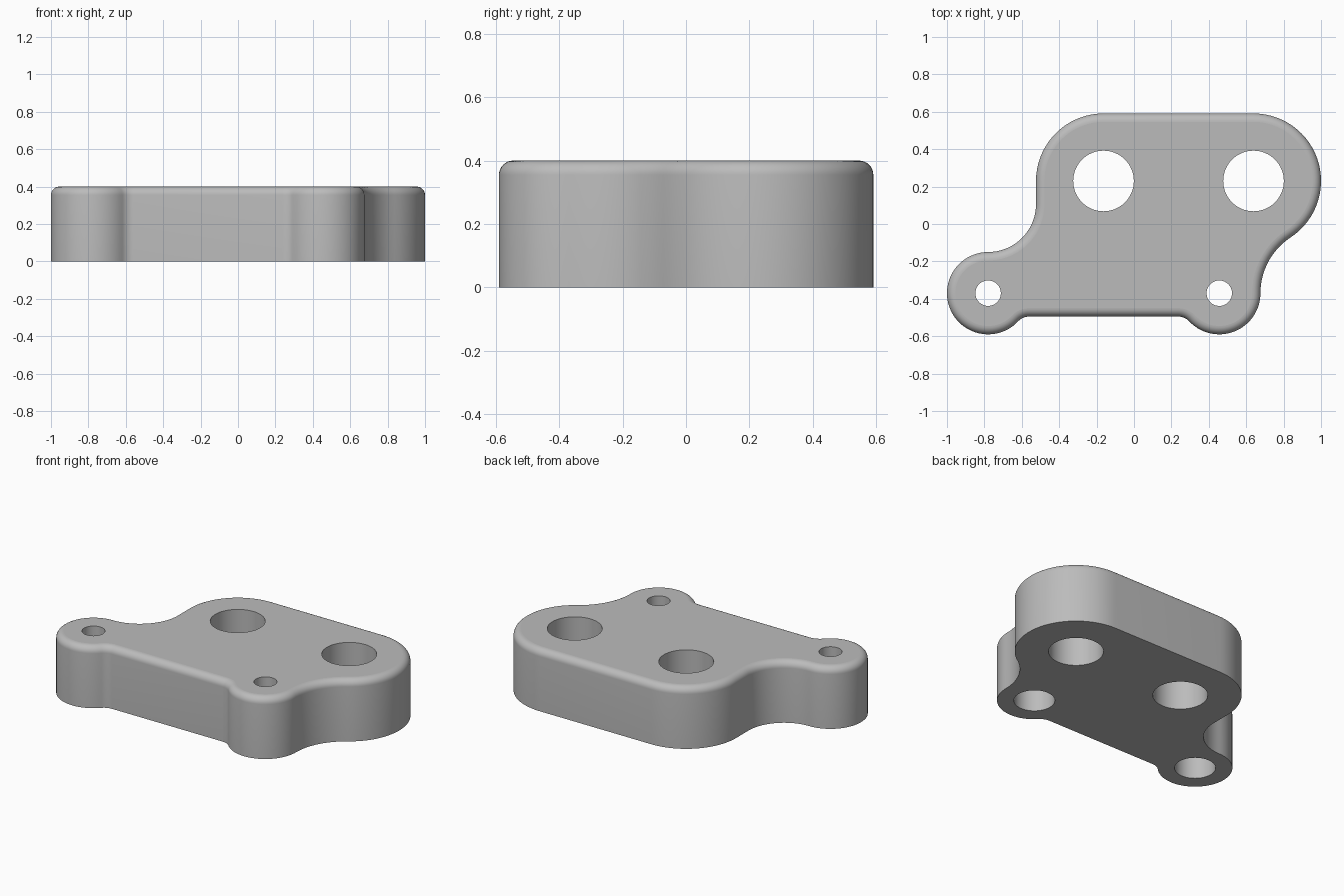
import bpy, bmesh
from math import atan2, cos, sin, degrees, radians, hypot, sqrt, pi

if "Cube" in bpy.data.objects:
    bpy.data.objects.remove(bpy.data.objects["Cube"])

HEIGHT, ROUND = 0.4, 0.045
BIG_R, BIG_BORE = 0.361, 0.162
LUG_R, LUG_BORE, COUNTERBORE, BORE_DEPTH = 0.22, 0.068, 0.121, 0.28
big_left, big_right = (-0.163, 0.23), (0.639, 0.23)
lug_left, lug_right = (-0.78, -0.37), (0.456, -0.37)
FRONT_Y = -0.495


def heading(a, b):
    return degrees(atan2(b[1] - a[1], b[0] - a[0]))


# Concave blends between the round lobes
left_x = big_left[0] - BIG_R
left_r = left_x - lug_left[0]
left_c = (lug_left[0], lug_left[1] + LUG_R + left_r)
foot_r = 0.08
foot_y = FRONT_Y - foot_r
foot_dx = sqrt((LUG_R + foot_r) ** 2 - (foot_y - lug_left[1]) ** 2)
foot_a = (lug_left[0] + foot_dx, foot_y)
foot_b = (lug_right[0] - foot_dx, foot_y)
gap = lug_right[0] + LUG_R - big_right[0]
drop = big_right[1] - lug_right[1]
side_r = (gap ** 2 + drop ** 2 - BIG_R ** 2) / (2 * (BIG_R - gap))
side_c = (lug_right[0] + LUG_R + side_r, lug_right[1])
foot_angle = heading(lug_left, foot_a)
side_angle = heading(side_c, big_right)

# Centre, radius, start, end, whether a straight edge follows
ARCS = [
    (big_left, BIG_R, 90, 180, True),
    (left_c, left_r, 0, -90, False),
    (lug_left, LUG_R, 90, 360 + foot_angle, False),
    (foot_a, foot_r, 180 + foot_angle, 90, True),
    (foot_b, foot_r, 90, -foot_angle, False),
    (lug_right, LUG_R, 180 - foot_angle, 360, False),
    (side_c, side_r, 180, side_angle, False),
    (big_right, BIG_R, side_angle - 180, 90, True),
]


def outline(inset):
    pts = []
    for c, r, a, b, line in ARCS:
        r += -inset if b > a else inset
        n = max(8, int(abs(b - a) / 5))
        for i in range(n + 1 if line else n):
            t = radians(a + (b - a) * i / n)
            pts.append((c[0] + r * cos(t), c[1] + r * sin(t)))
    return pts


def circle(c, r, n=64):
    return [(c[0] + r * cos(2 * pi * i / n), c[1] + r * sin(2 * pi * i / n))
            for i in range(n)]


bm = bmesh.new()


def ring(pts, z):
    return [bm.verts.new((x, y, z)) for x, y in pts]


def skin(lower, upper, smooth=True):
    n = len(lower)
    for i in range(n):
        j = (i + 1) % n
        face = bm.faces.new((lower[i], lower[j], upper[j], upper[i]))
        face.smooth = smooth


def cap(loops):
    edges = [bm.edges.get((r[i - 1], r[i])) for r in loops for i in range(len(r))]
    made = bmesh.ops.triangle_fill(bm, use_beauty=True, edges=edges)
    for f in made["geom"]:
        if isinstance(f, bmesh.types.BMFace):
            f.smooth = False


# Outer wall with a rounded top rim
rings = [ring(outline(0), 0)]
STEPS = 8
for k in range(STEPS + 1):
    t = pi / 2 * k / STEPS
    rings.append(ring(outline(ROUND * (1 - cos(t))), HEIGHT - ROUND + ROUND * sin(t)))
for lower, upper in zip(rings, rings[1:]):
    skin(lower, upper)
bottom, top = [rings[0]], [rings[-1]]

# Plain through bores
for c in (big_left, big_right):
    low, high = ring(circle(c, BIG_BORE), 0), ring(circle(c, BIG_BORE), HEIGHT)
    skin(high, low)
    bottom.append(low)
    top.append(high)

# Small bores, counterbored from underneath
for c in (lug_left, lug_right):
    low = ring(circle(c, COUNTERBORE), 0)
    step = ring(circle(c, COUNTERBORE), BORE_DEPTH)
    neck = ring(circle(c, LUG_BORE), BORE_DEPTH)
    high = ring(circle(c, LUG_BORE), HEIGHT)
    skin(step, low)
    skin(neck, step, smooth=False)
    skin(high, neck)
    bottom.append(low)
    top.append(high)

# Flat top and underside
cap(top)
cap(bottom)
bmesh.ops.recalc_face_normals(bm, faces=bm.faces)

mesh = bpy.data.meshes.new("mounting_plate")
bm.to_mesh(mesh)
bm.free()
plate = bpy.data.objects.new("mounting_plate", mesh)
bpy.context.collection.objects.link(plate)

grey = bpy.data.materials.new("plain_grey")
grey.use_nodes = True
color = (0.5, 0.5, 0.5, 1)
grey.diffuse_color = color
grey.node_tree.nodes["Principled BSDF"].inputs["Base Color"].default_value = color
mesh.materials.append(grey)
